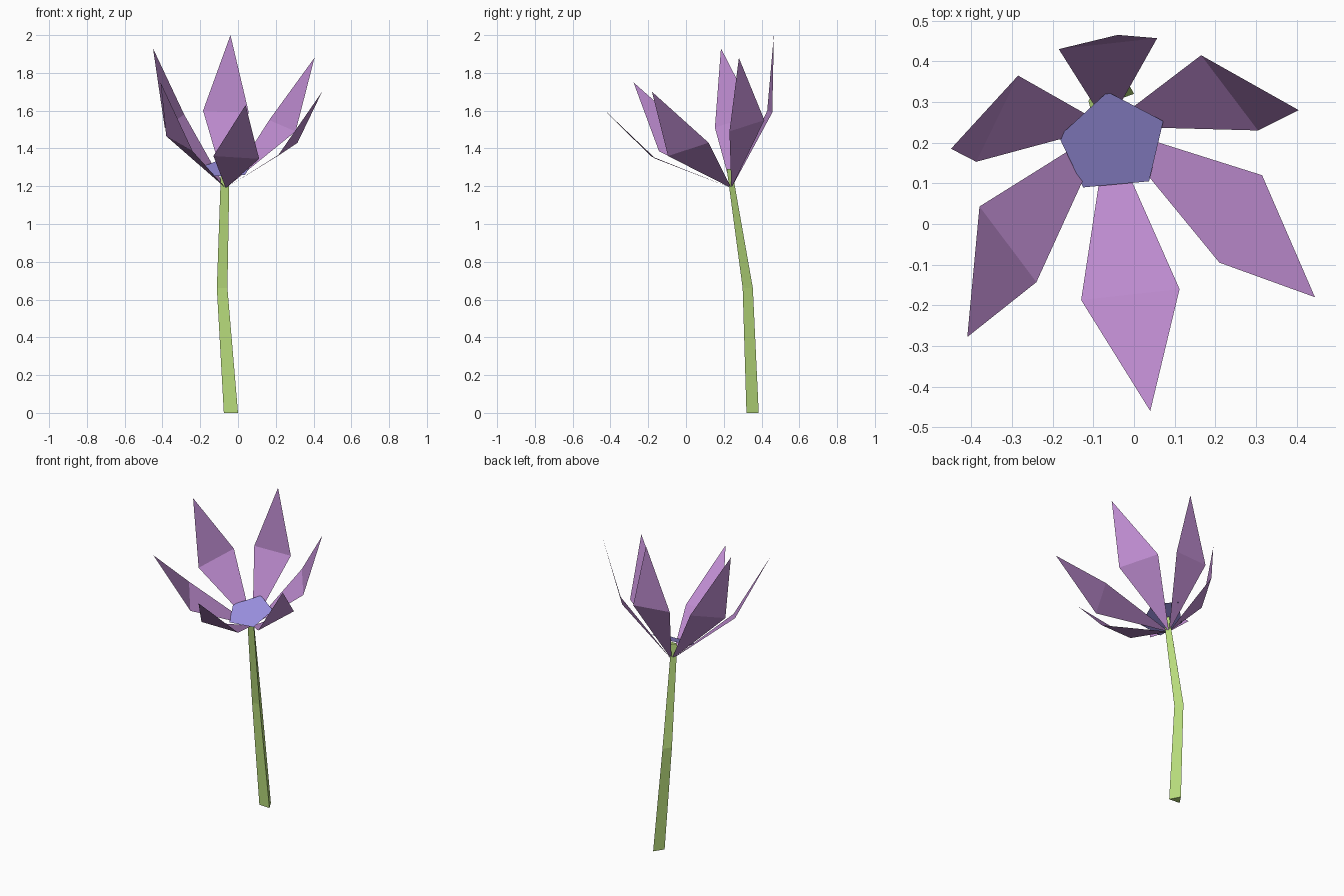
import bpy
from mathutils import Vector


def material(name, rgb):
    m = bpy.data.materials.new(name)
    m.diffuse_color = (*rgb, 1.0)
    return m


purple = material("petal purple", (0.515, 0.262, 0.631))
green = material("stem green", (0.491, 0.730, 0.205))
blue = material("centre blue", (0.328, 0.283, 0.752))


def build(name, verts, faces, mat):
    me = bpy.data.meshes.new(name)
    me.from_pydata(verts, [], faces)
    me.materials.append(mat)
    ob = bpy.data.objects.new(name, me)
    bpy.context.collection.objects.link(ob)
    return ob


# Petals: two-facet kites (left, right, tip) folded across the middle, sharing one base point
BASE = (-0.065, 0.24, 1.19)
petals = {
    "petal_front": [(-0.13, -0.187, 1.36), (0.112, -0.16, 1.345), (0.04, -0.46, 1.63)],
    "petal_front_right": [(0.21, -0.095, 1.36), (0.315, 0.12, 1.43), (0.445, -0.18, 1.70)],
    "petal_back_right": [(0.305, 0.23, 1.49), (0.165, 0.415, 1.55), (0.405, 0.28, 1.88)],
    "petal_back": [(0.057, 0.457, 1.59), (-0.185, 0.43, 1.60), (-0.04, 0.465, 2.0)],
    "petal_back_left": [(-0.285, 0.365, 1.58), (-0.388, 0.153, 1.51), (-0.45, 0.185, 1.93)],
    "petal_front_left": [(-0.38, 0.043, 1.465), (-0.24, -0.143, 1.385), (-0.41, -0.278, 1.75)],
}
for name, (left, right, tip) in petals.items():
    build(name, [BASE, left, right, tip], [(0, 2, 1), (1, 2, 3)], purple)

# Flower centre: flat pentagon tilted towards the front
outline = [(-0.065, 0.325), (-0.185, 0.215), (-0.125, 0.09), (0.037, 0.105), (0.072, 0.253)]
build("flower_centre", [(x, y, 1.215 + 0.42 * y) for x, y in outline],
      [(0, 1, 2, 3, 4)], blue)

# Stem: bent three-sided prism, lofted through three rings (left, right, back)
rings = [
    [(-0.075, 0.325, 0.0), (0.0, 0.32, 0.0), (-0.035, 0.385, 0.0)],
    [(-0.112, 0.303, 0.66), (-0.056, 0.30, 0.66), (-0.08, 0.354, 0.66)],
    [(-0.09, 0.218, 1.29), (-0.045, 0.216, 1.29), (-0.065, 0.243, 1.29)],
]
faces = [(2, 1, 0), (6, 7, 8)]
for r in range(2):
    for i in range(3):
        a, b = r * 3 + i, r * 3 + (i + 1) % 3
        faces.append((a, b, b + 3, a + 3))
build("stem", [v for ring in rings for v in ring], faces, green)
